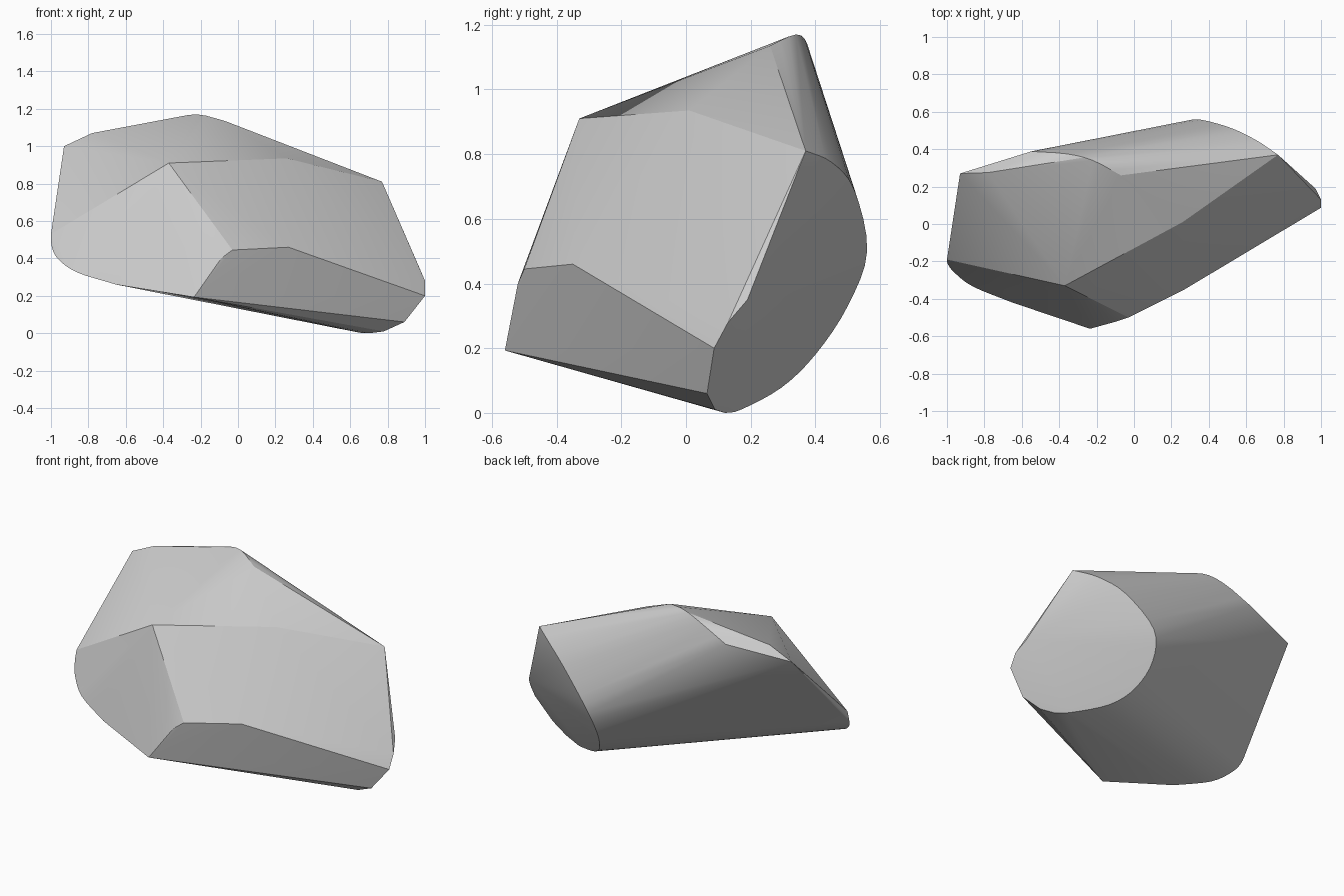
import bpy, bmesh
from mathutils import Vector

if "Cube" in bpy.data.objects:
    bpy.data.objects.remove(bpy.data.objects["Cube"])


def smooth_path(points, steps=4):
    """Catmull-Rom curve through the given points."""
    p = [Vector(q) for q in points]
    p = [2 * p[0] - p[1]] + p + [2 * p[-1] - p[-2]]
    out = []
    for a, b, c, d in zip(p, p[1:], p[2:], p[3:]):
        for i in range(steps):
            t = i / steps
            out.append(0.5 * (2 * b + (c - a) * t + (2 * a - 5 * b + 4 * c - d) * t * t
                              + (3 * b - a - 3 * c + d) * t ** 3))
    return out + [p[-2]]


# chipped corners on the front
corners = [(-.37, -.33, .91), (.26, .01, .935), (.27, -.35, .46), (-.03, -.50, .445),
           (-.09, -.52, .40), (-.235, -.56, .193)]

# rounded rim of the cleaved right end
rim = smooth_path([(.77, .37, .81), (.65, .45, .775), (.50, .52, .69), (.32, .56, .50),
                   (.28, .50, .33), (.325, .40, .18), (.43, .295, .078),
                   (.62, .17, .01), (.70, .12, 0)])

# worn right tip and slight bulge of the end face
tip = [(.78, .09, .01), (.89, .065, .06), (1, .087, .20), (1, .13, .28),
       (.97, .19, .35), (.71, .33, .40)]

# worn lower left edge
left_edge = smooth_path([(-1, -.19, .53), (-.995, -.215, .46), (-.96, -.26, .395),
                         (-.86, -.335, .325), (-.65, -.42, .26)])

# rounded top ridge
ridge = smooth_path([(-.07, .26, 1.135), (-.22, .34, 1.17), (-.36, .375, 1.14),
                     (-.55, .388, 1.055)], 3)
shoulder = [(-.93, .27, 1.0), (-.78, .275, 1.07)]

# rock: convex skin over all of these
bm = bmesh.new()
for co in corners + rim + tip + left_edge + ridge + shoulder:
    bm.verts.new(co)
hull = bmesh.ops.convex_hull(bm, input=bm.verts[:])
loose = {g for g in hull["geom_interior"] + hull["geom_unused"]
         if isinstance(g, bmesh.types.BMVert)}
bmesh.ops.delete(bm, geom=list(loose), context='VERTS')
bmesh.ops.recalc_face_normals(bm, faces=bm.faces[:])

mesh = bpy.data.meshes.new("rock")
bm.to_mesh(mesh)
bm.free()
rock = bpy.data.objects.new("rock", mesh)
bpy.context.collection.objects.link(rock)

# stand exactly on the floor
low = min(v.co.z for v in mesh.vertices)
for v in mesh.vertices:
    v.co.z -= low

bpy.context.view_layer.objects.active = rock
rock.select_set(True)
bpy.ops.object.shade_smooth_by_angle(angle=0.3)
